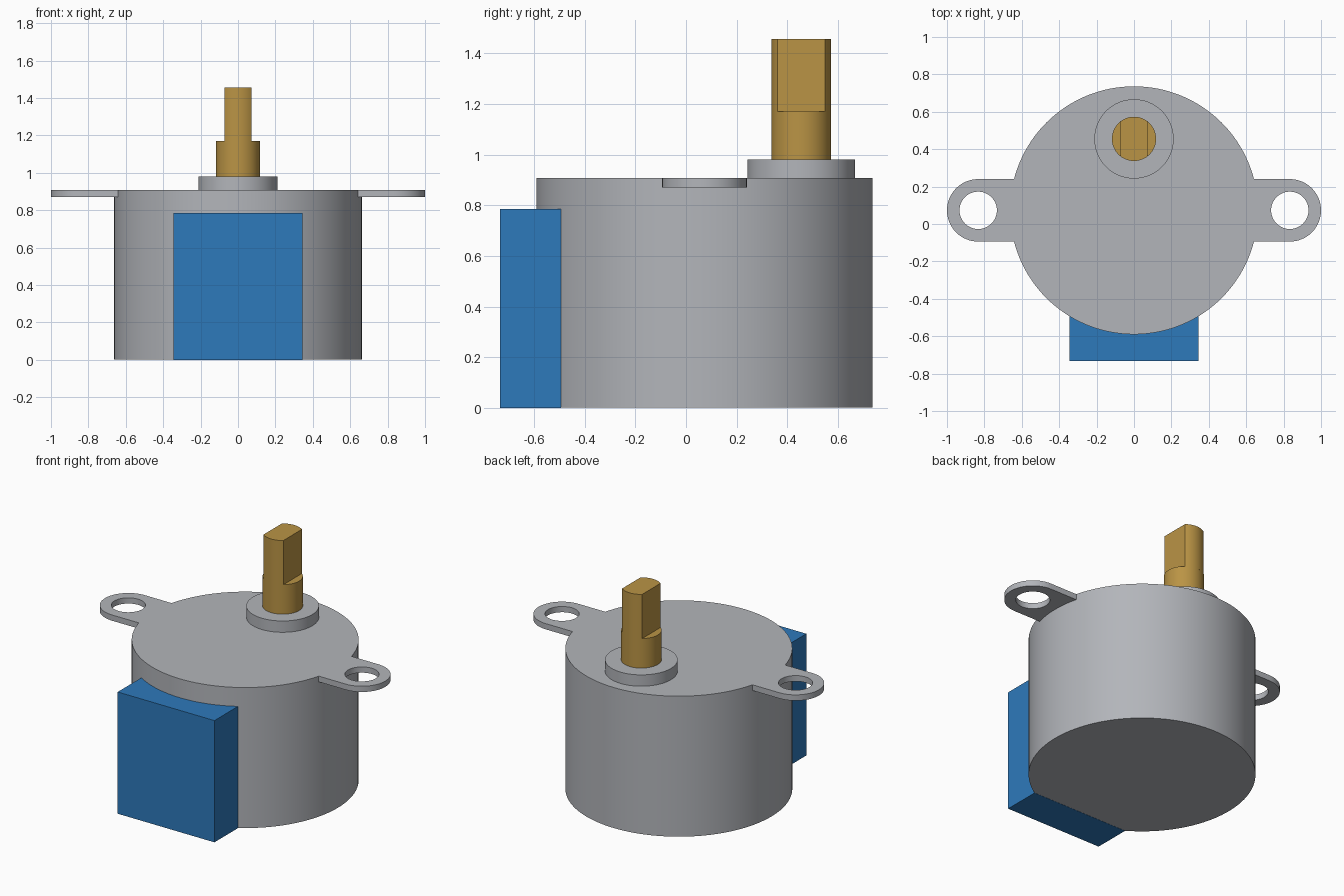
import bpy, bmesh, math

if "Cube" in bpy.data.objects:
    bpy.data.objects.remove(bpy.data.objects["Cube"])

BODY_Y, BODY_R = 0.073, 0.663
SHAFT_Y, SHAFT_R = 0.455, 0.118
TOP = 0.907


def material(name, rgb):
    m = bpy.data.materials.new(name)
    lin = [c / 12.92 if c <= 0.04045 else ((c + 0.055) / 1.055) ** 2.4 for c in rgb]
    m.diffuse_color = (*lin, 1)
    m.use_nodes = True
    m.node_tree.nodes["Principled BSDF"].inputs["Base Color"].default_value = m.diffuse_color
    return m


metal = material("grey metal", (0.70, 0.71, 0.73))
brass = material("brass", (0.73, 0.58, 0.27))
blue = material("blue plastic", (0.18, 0.475, 0.735))


def arc(cx, cy, r, a0, a1, n):
    return [(cx + r * math.cos(a0 + (a1 - a0) * i / n),
             cy + r * math.sin(a0 + (a1 - a0) * i / n)) for i in range(n + 1)]


def circle(cx, cy, r, n=96):
    return arc(cx, cy, r, 0, 2 * math.pi, n)[:-1]


def finish(obj, mat):
    obj.data.materials.clear()
    obj.data.materials.append(mat)
    bpy.ops.object.select_all(action='DESELECT')
    obj.select_set(True)
    bpy.context.view_layer.objects.active = obj
    bpy.ops.object.shade_smooth_by_angle(angle=math.radians(30))
    return obj


def prism(name, outline, z0, z1, mat):
    bm = bmesh.new()
    face = bm.faces.new([bm.verts.new((x, y, z0)) for x, y in outline])
    top = bmesh.ops.extrude_face_region(bm, geom=[face])
    verts = [g for g in top["geom"] if isinstance(g, bmesh.types.BMVert)]
    bmesh.ops.translate(bm, verts=verts, vec=(0, 0, z1 - z0))
    bmesh.ops.recalc_face_normals(bm, faces=bm.faces)
    mesh = bpy.data.meshes.new(name)
    bm.to_mesh(mesh)
    bm.free()
    obj = bpy.data.objects.new(name, mesh)
    bpy.context.collection.objects.link(obj)
    return finish(obj, mat)


def pierced_plate(name, loops, z0, z1, mat):
    # filled flat curve: the inner loop becomes a hole
    cu = bpy.data.curves.new(name + "_outline", 'CURVE')
    cu.dimensions, cu.fill_mode = '2D', 'BOTH'
    cu.extrude = (z1 - z0) / 2
    for pts in loops:
        s = cu.splines.new('POLY')
        s.points.add(len(pts) - 1)
        for p, (x, y) in zip(s.points, pts):
            p.co = (x, y, 0, 1)
        s.use_cyclic_u = True
    tmp = bpy.data.objects.new(name + "_outline", cu)
    bpy.context.collection.objects.link(tmp)
    dg = bpy.context.evaluated_depsgraph_get()
    mesh = bpy.data.meshes.new_from_object(tmp.evaluated_get(dg))
    bpy.data.objects.remove(tmp)
    bm = bmesh.new()
    bm.from_mesh(mesh)
    bmesh.ops.remove_doubles(bm, verts=bm.verts, dist=1e-5)
    bmesh.ops.translate(bm, verts=bm.verts, vec=(0, 0, (z0 + z1) / 2))
    bmesh.ops.recalc_face_normals(bm, faces=bm.faces)
    bm.to_mesh(mesh)
    bm.free()
    obj = bpy.data.objects.new(name, mesh)
    bpy.context.collection.objects.link(obj)
    return finish(obj, mat)


# motor can and shaft collar
prism("motor_can", circle(0, BODY_Y, BODY_R, 128), 0.001, TOP, metal)
prism("shaft_collar", circle(0, SHAFT_Y, 0.212), TOP, 0.98, metal)

# mounting ears, ending along the edge of the can
EAR_R, EAR_X = 0.167, 0.833
a = math.asin(EAR_R / BODY_R)
for side, name in ((1, "right_ear"), (-1, "left_ear")):
    outer = (arc(EAR_X, BODY_Y, EAR_R, -math.pi / 2, math.pi / 2, 32)
             + arc(0, BODY_Y, BODY_R - 0.001, a, -a, 12))
    hole = circle(EAR_X, BODY_Y, 0.1, 48)
    loops = [[(side * x, y) for x, y in pts] for pts in (outer, hole)]
    pierced_plate(name, loops, 0.87, TOP, metal)

# shaft: round base and tip with two flats
prism("shaft_base", circle(0, SHAFT_Y, SHAFT_R, 64), 0.98, 1.17, brass)
f = math.acos(0.071 / SHAFT_R)
tip = (arc(0, SHAFT_Y, SHAFT_R, f, math.pi - f, 20)
       + arc(0, SHAFT_Y, SHAFT_R, math.pi + f, 2 * math.pi - f, 20))
prism("shaft_tip", tip, 1.17, 1.455, brass)

# wiring cover
W = 0.345
prism("wiring_cover", [(-W, -0.733), (W, -0.733), (W, -0.493), (-W, -0.493)], 0, 0.785, blue)
